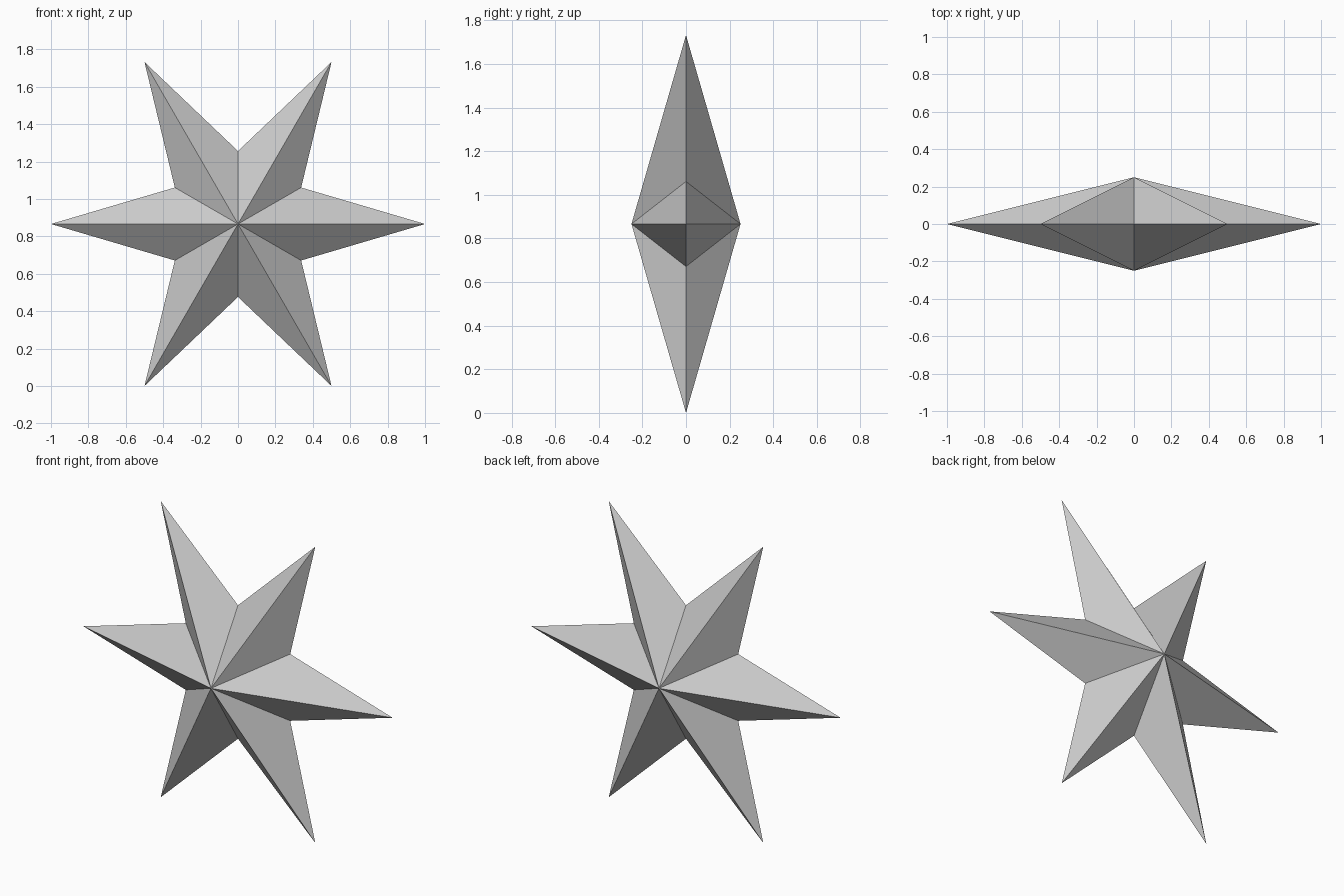
import bpy, bmesh
from math import cos, sin, pi

if "Cube" in bpy.data.objects:
    bpy.data.objects.remove(bpy.data.objects["Cube"])

POINTS, OUTER, INNER, DEPTH = 6, 1.0, 0.39, 0.25
CENTRE_Z = OUTER * sin(pi / 3)

bm = bmesh.new()

# Star outline: alternating tips and notches in the xz plane
rim = []
for i in range(POINTS * 2):
    r = INNER if i % 2 else OUTER
    a = i * pi / POINTS
    rim.append(bm.verts.new((r * cos(a), 0, CENTRE_Z + r * sin(a))))

# Front and back apexes, each fanned out to the outline
for y in (-DEPTH, DEPTH):
    apex = bm.verts.new((0, y, CENTRE_Z))
    for a, b in zip(rim, rim[1:] + rim[:1]):
        bm.faces.new((apex, a, b) if y < 0 else (apex, b, a))

bmesh.ops.recalc_face_normals(bm, faces=bm.faces)
mesh = bpy.data.meshes.new("star")
bm.to_mesh(mesh)
bm.free()
bpy.context.collection.objects.link(bpy.data.objects.new("star", mesh))
